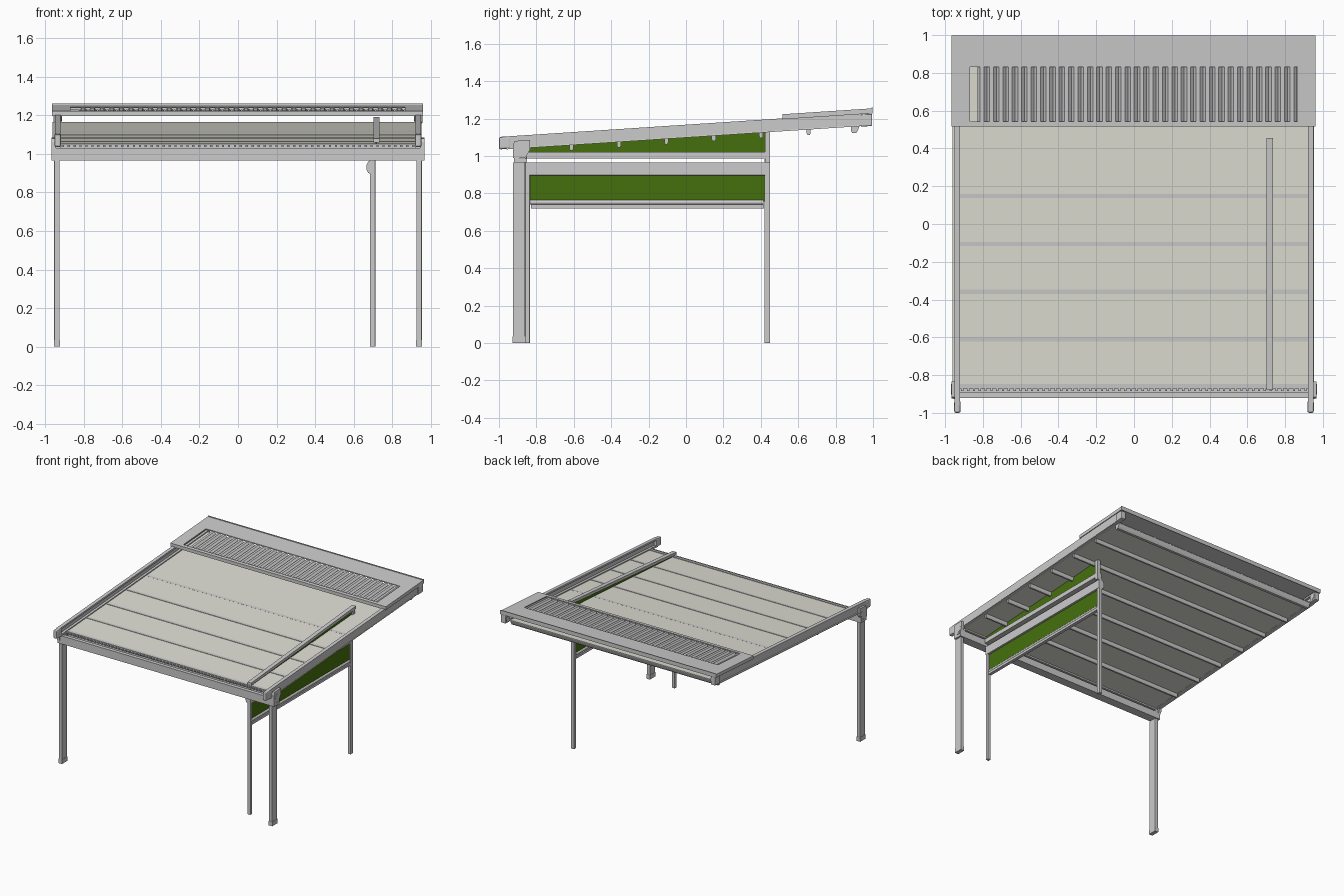
import bpy, bmesh, math

if "Cube" in bpy.data.objects:
    bpy.data.objects.remove(bpy.data.objects["Cube"])

SLOPE = 0.0655          # roof pitch
Y_REF = -0.84           # height where pitched parts keep their stated z


def material(name, rgb):
    m = bpy.data.materials.new(name)
    m.diffuse_color = (*rgb, 1)
    m.use_nodes = True
    m.node_tree.nodes["Principled BSDF"].inputs["Base Color"].default_value = m.diffuse_color
    return m


FABRIC = material("pale_fabric", (0.74, 0.74, 0.66))
GREEN = material("green_screen", (0.06, 0.16, 0.004))


def extrude(name, pts, axis, a, b, pitched=False, mat=None, bevel=0, smooth=False):
    """Extrude a 2D profile (the two other axes, in xyz order) from a to b."""
    bm = bmesh.new()
    rings = []
    for t in (a, b):
        ring = []
        for p in pts:
            co = list(p)
            co.insert("xyz".index(axis), t)
            if pitched:
                co[2] += SLOPE * (co[1] - Y_REF)
            ring.append(bm.verts.new(co))
        rings.append(ring)
    n = len(pts)
    bm.faces.new(rings[0])
    bm.faces.new(rings[1][::-1])
    for i in range(n):
        j = (i + 1) % n
        bm.faces.new((rings[0][j], rings[0][i], rings[1][i], rings[1][j]))
    bmesh.ops.recalc_face_normals(bm, faces=bm.faces)
    me = bpy.data.meshes.new(name)
    bm.to_mesh(me)
    bm.free()
    ob = bpy.data.objects.new(name, me)
    bpy.context.collection.objects.link(ob)
    if mat:
        me.materials.append(mat)
    if bevel:
        mod = ob.modifiers.new("edge", "BEVEL")
        mod.width, mod.segments = bevel, 2
    if smooth:
        bpy.ops.object.select_all(action="DESELECT")
        ob.select_set(True)
        bpy.context.view_layer.objects.active = ob
        bpy.ops.object.shade_smooth_by_angle(angle=math.radians(35))
    return ob


def rect(u0, u1, v0, v1):
    return [(u0, v0), (u1, v0), (u1, v1), (u0, v1)]


def box(name, x, y, z, **kw):
    return extrude(name, rect(*x, *z), "y", *y, **kw)


def disc(u, v, r, n=20):
    return [(u + r * math.cos(2 * math.pi * i / n), v + r * math.sin(2 * math.pi * i / n)) for i in range(n)]


def span(s, a, b):
    return tuple(sorted((s * a, s * b)))


# Both sides: posts, pitched rails, end caps and brackets
for s, side in ((-1, "left"), (1, "right")):
    xs = span(s, 0.925, 0.953)
    box(f"front_post_{side}", xs, (-0.925, -0.86), (0, 0.966), bevel=0.003)
    box(f"post_foot_{side}", span(s, 0.923, 0.955), (-0.927, -0.858), (0, 0.035))
    # C-channel open towards the fabric
    c = [(0.95, 1.043), (0.95, 1.112), (0.921, 1.112), (0.921, 1.098), (0.94, 1.098),
         (0.94, 1.057), (0.921, 1.057), (0.921, 1.043)]
    extrude(f"roof_rail_{side}", [(s * x, z) for x, z in c], "y", -0.96, 0.975, pitched=True)
    box(f"rail_front_cap_{side}", span(s, 0.918, 0.952), (-1.0, -0.935), (1.045, 1.112),
        pitched=True, bevel=0.01)
    box(f"rail_back_cap_{side}", span(s, 0.915, 0.957), (0.935, 0.995), (1.04, 1.105),
        pitched=True, bevel=0.006)
    extrude(f"rail_back_pulley_{side}", disc(0.965, 1.195, 0.025), "x", *span(s, 0.912, 0.955), smooth=True)
    # bracket tying the rail to the gutter beam
    extrude(f"rail_bracket_{side}", [(-0.925, 0.99), (-0.86, 0.99), (-0.835, 1.03), (-0.835, 1.085),
                                     (-0.915, 1.08), (-0.925, 1.06)], "x", *span(s, 0.945, 0.967))
    extrude(f"bracket_knuckle_{side}", disc(-0.875, 1.03, 0.027), "x", *span(s, 0.92, 0.968), smooth=True)

# Front gutter beam, open at the top
extrude("front_gutter_beam", [(-0.92, 0.965), (-0.85, 0.965), (-0.85, 1.02), (-0.856, 1.02), (-0.856, 0.985),
                              (-0.89, 0.985), (-0.89, 1.03), (-0.92, 1.03)], "x", -0.967, 0.967)

# Fabric roof with its front bar and row of clips
extrude("fabric_roof", rect(-0.87, 0.93, 1.044, 1.049), "x", -0.962, 0.952, pitched=True, mat=FABRIC)
extrude("fabric_front_bar", rect(-0.872, -0.848, 1.032, 1.054), "x", -0.92, 0.92, pitched=True)
clip = box("fabric_clips", (-0.915, -0.903), (-0.885, -0.868), (1.036, 1.046))
arr = clip.modifiers.new("row", "ARRAY")
arr.count = 60
arr.use_relative_offset = False
arr.use_constant_offset = True
arr.constant_offset_displace = (0.0308, 0, 0)

# Cross ribs under the fabric; the front ones press through it
for i in range(6):
    y = -0.612 + 0.2535 * i
    top = 1.052 if i < 3 else 1.0495 if i == 3 else 1.044
    prof = [(y - 0.011, top), (y - 0.011, 1.024), (y - 0.006, 1.014), (y + 0.006, 1.014),
            (y + 0.011, 1.024), (y + 0.011, top)]
    extrude(f"fabric_rib_{i + 1}", prof, "x", -0.925, 0.92, pitched=True)
extrude("fabric_end_bar", [(0.882, 1.049), (0.882, 1.02), (0.89, 1.008), (0.91, 1.008), (0.918, 1.02),
                           (0.93, 1.049)], "x", -0.925, 0.92, pitched=True)

# Back hood: frame around the louvre opening, with short skirts
TOP, BOT = 1.134, 1.127
LIP = 1.107
box("hood_front_strip", (-0.965, 0.96), (0.515, 0.543), (BOT, TOP), pitched=True)
box("hood_back_strip", (-0.965, 0.96), (0.83, 0.998), (BOT, TOP), pitched=True)
box("hood_left_strip", (-0.965, -0.868), (0.543, 0.83), (BOT, TOP), pitched=True)
box("hood_right_strip", (0.865, 0.96), (0.543, 0.83), (BOT, TOP), pitched=True)
box("hood_front_lip", (-0.965, 0.96), (0.515, 0.52), (LIP, BOT), pitched=True)
box("hood_back_lip", (-0.965, 0.96), (0.993, 0.998), (LIP, TOP + 0.006), pitched=True)
box("hood_left_skirt", (-0.965, -0.959), (0.515, 0.998), (LIP, TOP), pitched=True)
box("hood_right_skirt", (0.954, 0.96), (0.515, 0.998), (LIP, TOP), pitched=True)

# Louvre blades running front to back
COUNT = 34
STEP = 1.69 / COUNT
for i in range(COUNT):
    x = -0.828 + i * STEP
    blade = [(x, 1.112), (x + 0.014, 1.128), (x + 0.034, 1.128), (x + 0.05, 1.114),
             (x + 0.05, 1.111), (x + 0.033, 1.125), (x + 0.015, 1.125), (x, 1.109)]
    extrude(f"louvre_blade_{i + 1:02d}", blade, "y", 0.54, 0.833, pitched=True)

# Side screen frame: slim posts, mid bar and sloping top bar
box("screen_front_post", (0.685, 0.712), (-0.86, -0.835), (0, 0.966), bevel=0.002)
box("screen_back_post", (0.685, 0.712), (0.42, 0.45), (0, 0.985), bevel=0.002)
box("screen_back_post_top", (0.703, 0.73), (0.422, 0.45), (0.965, 1.18))
box("screen_mid_bar", (0.69, 0.73), (-0.86, 0.45), (0.987, 1.022))
extrude("screen_top_bar", [(-0.88, 1.058), (0.455, 1.168), (0.455, 1.192), (-0.88, 1.08)], "x", 0.702, 0.735)
extrude("upper_screen_panel", [(-0.855, 1.02), (0.424, 1.02), (0.424, 1.168), (-0.855, 1.062)],
        "x", 0.714, 0.720, mat=GREEN)

# Roller cassette with a rounded outer face
cassette = [(0.714, 0.966), (0.714, 0.897), (0.69, 0.893), (0.675, 0.902), (0.667, 0.918),
            (0.666, 0.94), (0.674, 0.958), (0.684, 0.966)]
extrude("screen_cassette", cassette, "y", -0.858, 0.45, smooth=True)

# Roll-down screen and its weighted bottom bar
box("roll_down_screen", (0.695, 0.700), (-0.833, 0.42), (0.755, 0.9), mat=GREEN)
box("screen_bottom_bar", (0.685, 0.711), (-0.83, 0.418), (0.72, 0.739))
extrude("screen_bottom_rod", disc(0.698, 0.752, 0.012), "y", -0.833, 0.415, smooth=True)
